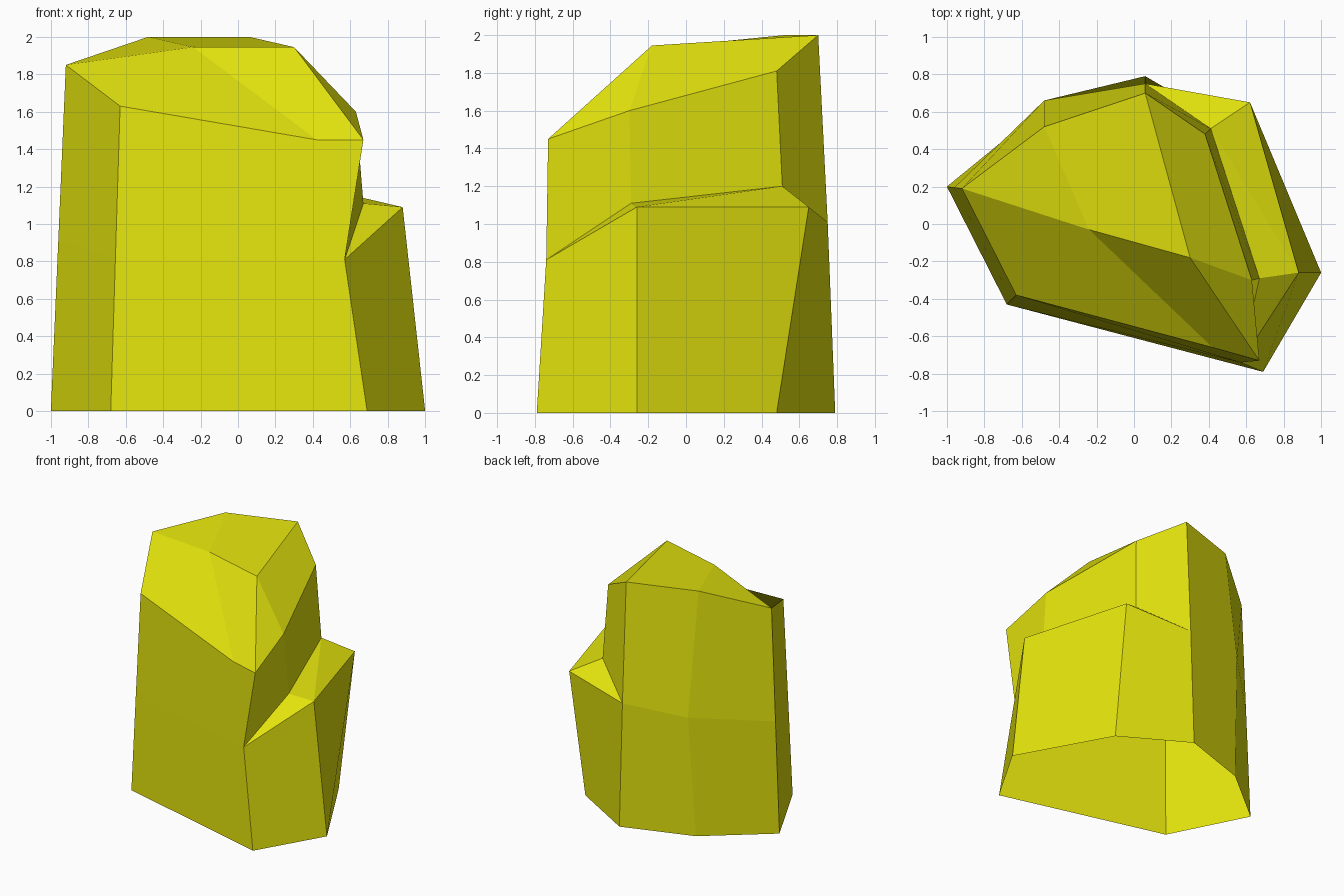
import bpy, bmesh

if "Cube" in bpy.data.objects:
    bpy.data.objects.remove(bpy.data.objects["Cube"])

# Rings of the rock, anticlockwise from the left corner
BASE = [(-1, .20, 0), (-.68, -.43, 0), (.69, -.79, 0), (1, -.26, 0),
        (.59, .48, 0), (.06, .79, 0), (-.51, .60, 0)]
WAIST = [(-.96, .195, .92), (-.655, -.405, .82), (.57, -.74, .81), (.88, -.26, 1.09),
         (.62, .65, 1.09), (.06, .75, 1.01), (-.48, .66, 1.0)]
STEP = [(.67, -.29, 1.11), (.41, .51, 1.20)]          # inner edge of the side ledge
RIM = [(-.92, .19, 1.85), (-.63, -.38, 1.63), (.67, -.73, 1.45), (.63, -.30, 1.60),
       (.38, .48, 1.81), (.06, .70, 2.0), (-.48, .52, 2.0)]
FRONT_LIP = (.42, -.66, 1.45)
CREST = [(-.24, -.03, 1.945), (.30, -.18, 1.945)]

bm = bmesh.new()


def add(points):
    return [bm.verts.new(p) for p in points]


def bridge(low, high):
    n = len(low)
    for i in range(n):
        j = (i + 1) % n
        extra = [lip] if high is rim and i == 1 else []
        bm.faces.new([low[i], low[j], high[j]] + extra + [high[i]])


base, waist, step, rim = add(BASE), add(WAIST), add(STEP), add(RIM)
lip = add([FRONT_LIP])[0]
l, r = add(CREST)

# Lower walls (open underneath), then upper walls set back behind the ledge
bridge(base, waist)
bridge(waist[:3] + step + waist[5:], rim)

# Side ledge
_, _, c, d, e, f, _ = waist
p, q = step
for face in ((c, d, p), (d, q, p), (d, e, q), (e, f, q)):
    bm.faces.new(face)

# Sloping chamfers and top
a, b, c, m, n, j, k = rim
for face in ((a, b, lip, l), (l, lip, c, r), (c, m, r), (r, m, n, j), (a, l, k), (l, r, j, k)):
    bm.faces.new(face)

bm.normal_update()
mesh = bpy.data.meshes.new("rock")
bm.to_mesh(mesh)
bm.free()

mat = bpy.data.materials.new("yellow stone")
mat.diffuse_color = (0.76, 0.76, 0.004, 1)
mat.use_nodes = True
mat.node_tree.nodes["Principled BSDF"].inputs["Base Color"].default_value = mat.diffuse_color
mesh.materials.append(mat)
bpy.context.collection.objects.link(bpy.data.objects.new("rock", mesh))
